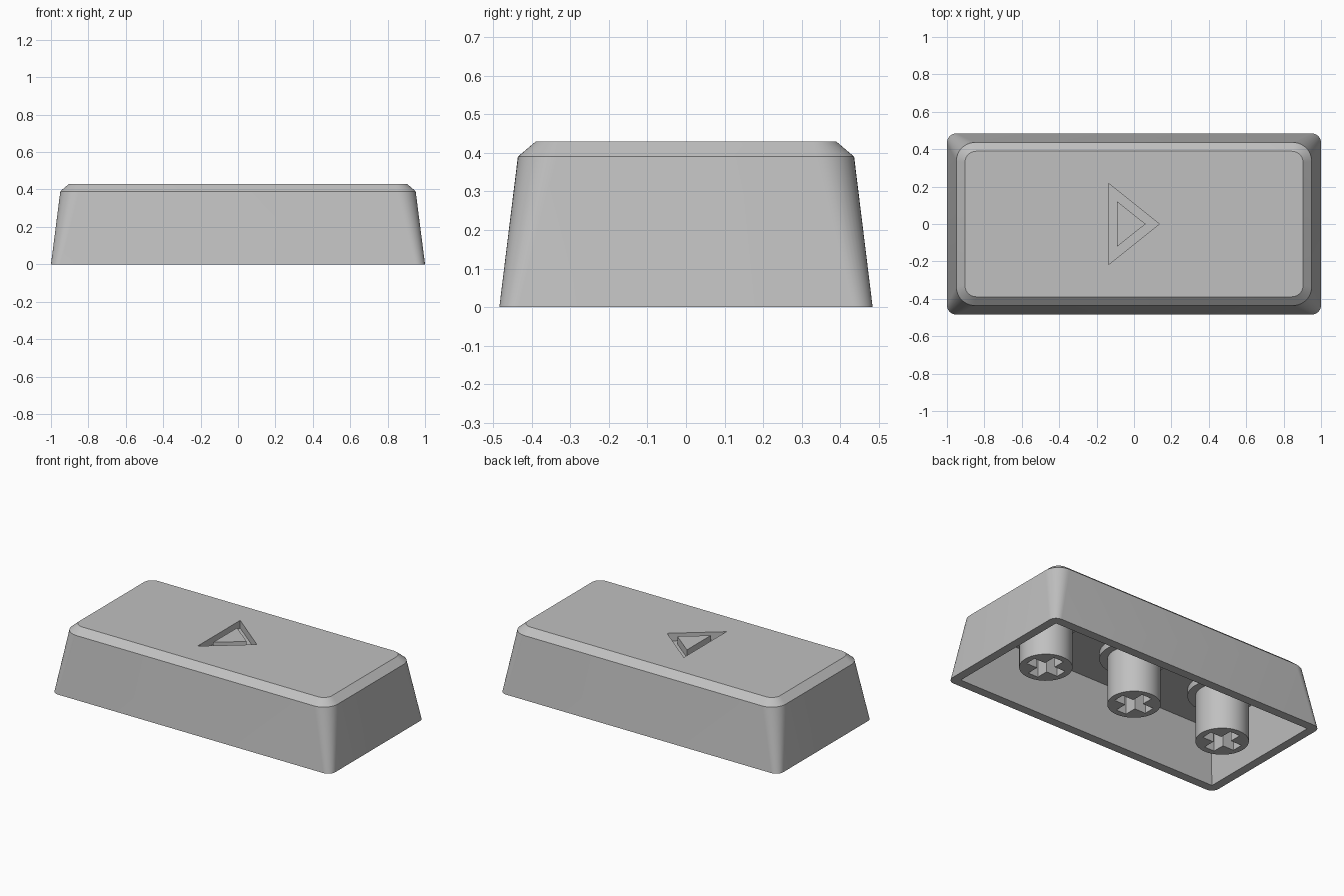
import bpy
import bmesh
from math import sin, cos, pi, radians

if "Cube" in bpy.data.objects:
    bpy.data.objects.remove(bpy.data.objects["Cube"], do_unlink=True)

# The single plastic colour
GREY = (0.53, 0.53, 0.53, 1)
plastic = bpy.data.materials.new("grey_plastic")
plastic.use_nodes = True
plastic.diffuse_color = GREY
plastic.node_tree.nodes["Principled BSDF"].inputs["Base Color"].default_value = GREY


def rounded_rect(hx, hy, r, steps=10):
    """Counter-clockwise rectangle outline with round corners."""
    points = []
    for i, (sx, sy) in enumerate([(1, 1), (-1, 1), (-1, -1), (1, -1)]):
        for k in range(steps + 1):
            a = (i + k / steps) * pi / 2
            points.append((sx * (hx - r) + r * cos(a), sy * (hy - r) + r * sin(a)))
    return points


def rect(hx, hy):
    return [(hx, hy), (-hx, hy), (-hx, -hy), (hx, -hy)]


def circle(r, n=48):
    return [(r * cos(2 * pi * i / n), r * sin(2 * pi * i / n)) for i in range(n)]


def loft(name, sections, ring=False, x=0):
    """Skin (outline, height) sections; cap the ends, or close them into a ring."""
    bm = bmesh.new()
    loops = [[bm.verts.new((px + x, py, z)) for px, py in outline]
             for outline, z in sections]
    pairs = list(zip(loops, loops[1:]))
    if ring:
        pairs.append((loops[-1], loops[0]))
    else:
        bm.faces.new(loops[0][::-1])
        bm.faces.new(loops[-1])
    for low, high in pairs:
        n = len(low)
        for i in range(n):
            j = (i + 1) % n
            bm.faces.new((low[i], low[j], high[j], high[i]))
    bmesh.ops.recalc_face_normals(bm, faces=bm.faces)
    mesh = bpy.data.meshes.new(name)
    bm.to_mesh(mesh)
    bm.free()
    mesh.materials.append(plastic)
    obj = bpy.data.objects.new(name, mesh)
    bpy.context.collection.objects.link(obj)
    return obj


def activate(obj):
    bpy.ops.object.select_all(action="DESELECT")
    obj.select_set(True)
    bpy.context.view_layer.objects.active = obj


def carve(obj, cutter):
    cutter.hide_render = True
    mod = obj.modifiers.new("cut", "BOOLEAN")
    mod.operation = "DIFFERENCE"
    mod.solver = "EXACT"
    mod.object = cutter
    activate(obj)
    bpy.ops.object.modifier_apply(modifier=mod.name)
    bpy.data.objects.remove(cutter, do_unlink=True)


def smooth(obj):
    activate(obj)
    bpy.ops.object.shade_smooth_by_angle(angle=radians(30))


# Tapered shell with a chamfered top
shell = loft("key_shell", [
    (rounded_rect(1.0, 0.484, 0.05), 0),
    (rounded_rect(0.95, 0.436, 0.1), 0.39),
    (rounded_rect(0.904, 0.389, 0.06), 0.43),
])

# Hollow underside with square corners
carve(shell, loft("cavity", [
    (rect(0.947, 0.429), -0.02),
    (rect(0.9, 0.384), 0.34),
]))

# Engraved triangle outline on the top
outer = [(-0.137, 0.218), (-0.137, -0.218), (0.135, 0)]
inner = [(-0.092, 0.122), (-0.092, -0.122), (0.062, 0)]
carve(shell, loft("triangle_groove", [
    (outer, 0.38), (outer, 0.46), (inner, 0.46), (inner, 0.38),
], ring=True))
smooth(shell)

# Three stems with collars, each with a cross-shaped socket
A, W = 0.115, 0.036
cross = [(A, -W), (A, W), (W, W), (W, A), (-W, A), (-W, W),
         (-A, W), (-A, -W), (-W, -W), (-W, -A), (W, -A), (W, -W)]
for side, x in (("left", 0.663), ("middle", 0), ("right", -0.663)):
    stem = loft(side + "_stem", [
        (circle(0.154), 0), (circle(0.154), 0.3),
        (circle(0.2), 0.3), (circle(0.2), 0.35),
    ], x=x)
    carve(stem, loft("socket", [(cross, -0.02), (cross, 0.2)], x=x))
    smooth(stem)
